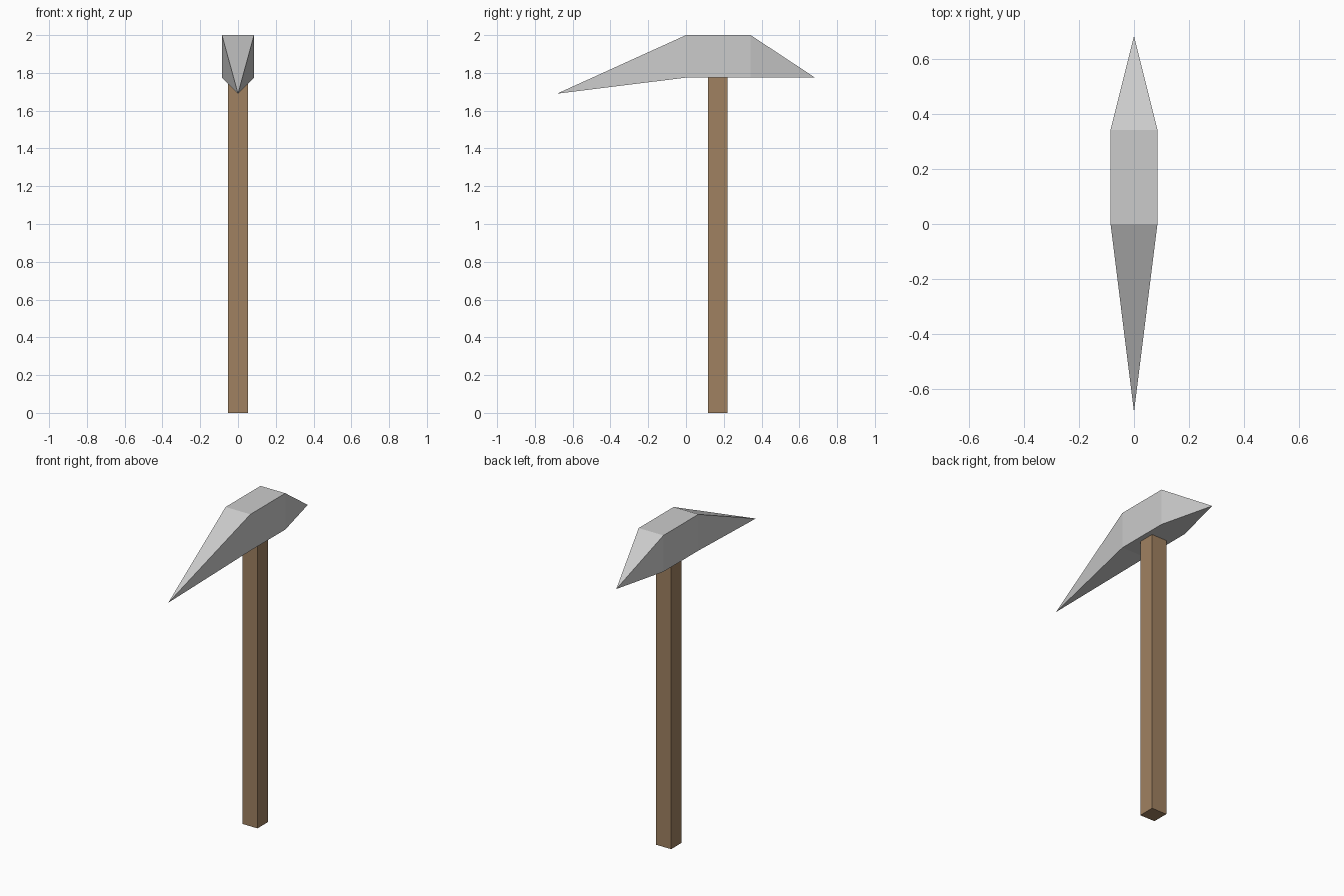
import bpy, bmesh
from mathutils import Vector

if "Cube" in bpy.data.objects:
    bpy.data.objects.remove(bpy.data.objects["Cube"])


def box(bm, lo, hi):
    """Add an axis-aligned box between two corners."""
    lo, hi = Vector(lo), Vector(hi)
    for v in bmesh.ops.create_cube(bm, size=1)["verts"]:
        v.co = Vector([lo[i] if v.co[i] < 0 else hi[i] for i in range(3)])
    bm.normal_update()


def finish(bm, name):
    bmesh.ops.recalc_face_normals(bm, faces=bm.faces[:])
    mesh = bpy.data.meshes.new(name)
    bm.to_mesh(mesh)
    bm.free()
    obj = bpy.data.objects.new(name, mesh)
    bpy.context.collection.objects.link(obj)
    return obj


# Head: central block with each end drawn out to a point
bm = bmesh.new()
box(bm, (-0.085, 0.0, 1.775), (0.085, 0.342, 2.0))
for side, tip in ((-1, (0, -0.683, 1.69)), (1, (0, 0.683, 1.775))):
    end = [f for f in bm.faces if f.normal.y * side > 0.9]
    bmesh.ops.poke(bm, faces=end)["verts"][0].co = tip
    bm.normal_update()
# the flat underside at the back leaves a zero-width lower edge-to-tip triangle in plane
finish(bm, "pick_head")

# Handle: square wooden shaft
bm = bmesh.new()
box(bm, (-0.052, 0.117, 0.0), (0.052, 0.22, 1.776))
handle = finish(bm, "handle")
wood = bpy.data.materials.new("wood")
wood.diffuse_color = (0.35, 0.22, 0.12, 1)
wood.use_nodes = True
wood.node_tree.nodes["Principled BSDF"].inputs["Base Color"].default_value = wood.diffuse_color
handle.data.materials.append(wood)
